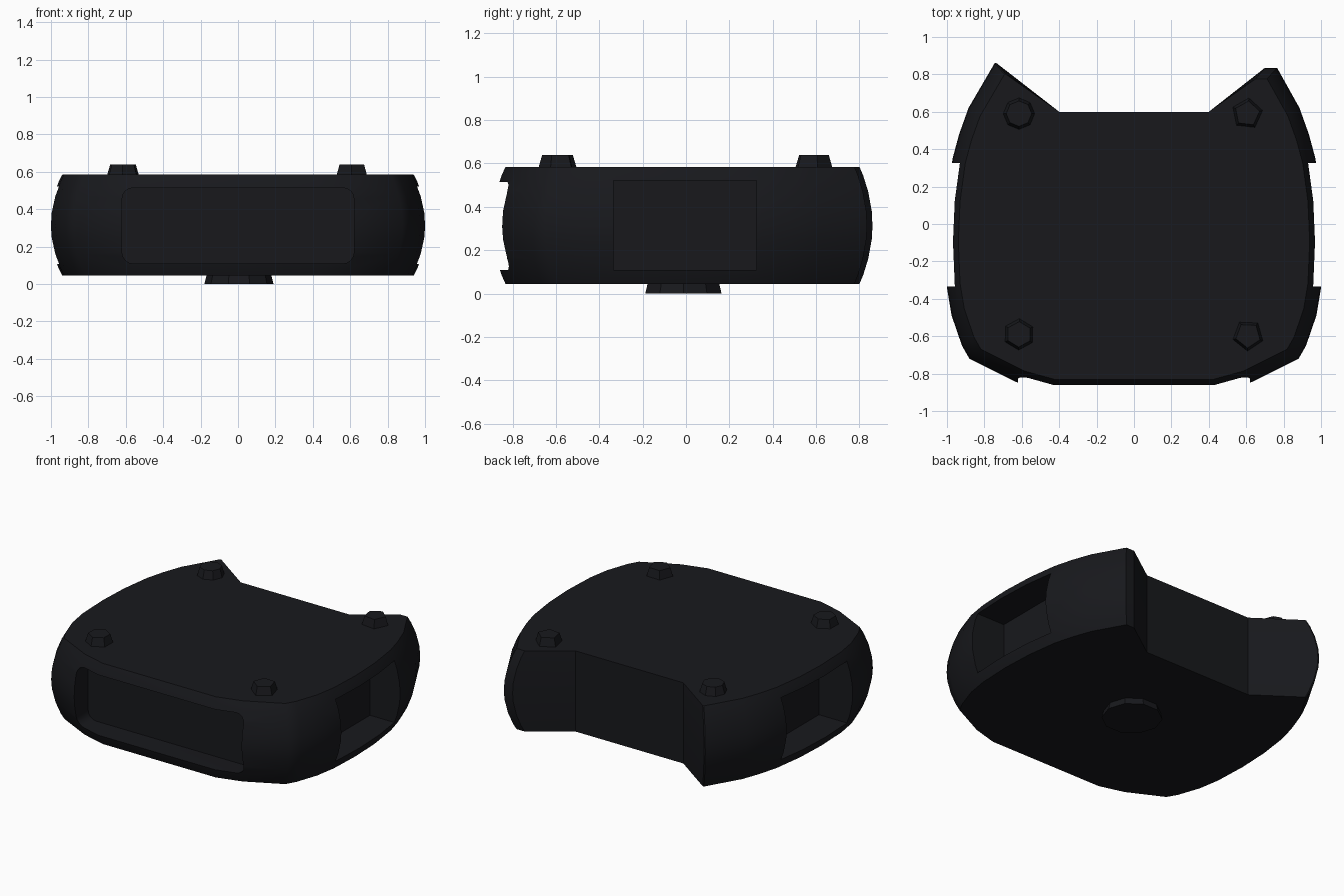
import bpy, bmesh, math
from mathutils import Vector

if "Cube" in bpy.data.objects:
    bpy.data.objects.remove(bpy.data.objects["Cube"])

black = bpy.data.materials.new("black_plastic")
black.diffuse_color = (0.009, 0.0095, 0.012, 1)
black.use_nodes = True
black.node_tree.nodes["Principled BSDF"].inputs["Base Color"].default_value = black.diffuse_color


def loft(name, rings):
    """Closed solid from a stack of equal-length point rings."""
    bm = bmesh.new()
    loops = [[bm.verts.new(p) for p in ring] for ring in rings]
    n = len(loops[0])
    bm.faces.new(loops[0])
    bm.faces.new(loops[-1])
    for a, b in zip(loops, loops[1:]):
        for i in range(n):
            j = (i + 1) % n
            bm.faces.new((a[i], a[j], b[j], b[i]))
    bmesh.ops.recalc_face_normals(bm, faces=bm.faces)
    me = bpy.data.meshes.new(name)
    bm.to_mesh(me)
    bm.free()
    ob = bpy.data.objects.new(name, me)
    bpy.context.collection.objects.link(ob)
    me.materials.append(black)
    return ob


def activate(ob):
    bpy.ops.object.select_all(action='DESELECT')
    ob.select_set(True)
    bpy.context.view_layer.objects.active = ob


def rounded_rect(w, h, r, seg=4):
    """Counter-clockwise rectangle outline with rounded corners."""
    pts = []
    for k, (sx, sy) in enumerate([(1, 1), (-1, 1), (-1, -1), (1, -1)]):
        for i in range(seg + 1):
            a = math.pi / 2 * (k + i / seg)
            pts.append((sx * (w / 2 - r) + r * math.cos(a),
                        sy * (h / 2 - r) + r * math.sin(a)))
    return pts


# Body: cat-head outline at its widest height, ears at the back
half = [(0.45, -0.895), (0.63, -0.845), (0.88, -0.72), (0.92, -0.65), (0.975, -0.49),
        (1.0, -0.34), (1.01, -0.1), (1.0, 0.13), (0.97, 0.35), (0.935, 0.48),
        (0.885, 0.62)]
right_ear = [(0.765, 0.835), (0.70, 0.835)]
left_ear = [(-0.745, 0.86), (-0.735, 0.86)]
inner = [(0.40, 0.60), (-0.40, 0.60)]
outline = half + right_ear + inner + left_ear[::-1] + [(-x, y) for x, y in reversed(half)]

levels = [(0.045, 0.93), (0.085, 0.95), (0.16, 0.977), (0.25, 0.996), (0.31, 1.0),
          (0.38, 0.996), (0.47, 0.977), (0.545, 0.95), (0.585, 0.93)]
body = loft("body", [[(x, y, z) if (x, y) in inner else (x * k, y * k, z)
                      for x, y in outline] for z, k in levels])

# Recesses in the front and both sides
zc = 0.312
front_cut = loft("front_recess_cutter",
                 [[(x, y, zc + z) for x, z in rounded_rect(1.24, 0.405, 0.06)]
                  for y in (-1.2, -0.70)])
cutters = [front_cut]
for s in (-1, 1):
    rect = [(-0.335, 0.108), (0.325, 0.108), (0.325, 0.522), (-0.335, 0.522)]
    cutters.append(loft("side_recess_cutter",
                        [[(s * x, y, z) for y, z in rect] for x in (0.75, 1.3)]))
activate(body)
for c in cutters:
    m = body.modifiers.new("recess", 'BOOLEAN')
    m.operation = 'DIFFERENCE'
    m.solver = 'EXACT'
    m.object = c
    bpy.ops.object.modifier_apply(modifier=m.name)
for c in cutters:
    bpy.data.objects.remove(c, do_unlink=True)
activate(body)
bpy.ops.object.shade_smooth_by_angle(angle=math.radians(35))


def stub(name, x, y, z0, z1, r0, r1, sides, turn=0.0):
    """Short tapered low-poly foot."""
    return loft(name, [[(x + r * math.cos(turn + math.tau * i / sides),
                         y + r * math.sin(turn + math.tau * i / sides), z)
                        for i in range(sides)] for z, r in ((z0, r0), (z1, r1))])


# Four faceted studs on the top face
for x, y, sides, turn in [(-0.615, -0.59, 6, 0.5), (0.61, -0.595, 5, 0.9),
                          (0.605, 0.59, 5, 0.2), (-0.615, 0.59, 8, 0.0)]:
    stub("top_stud", x, y, 0.575, 0.64, 0.087, 0.068, sides, turn)

# Central pad underneath
stub("bottom_pad", 0.005, -0.012, 0.06, 0.0, 0.17, 0.185, 10)
